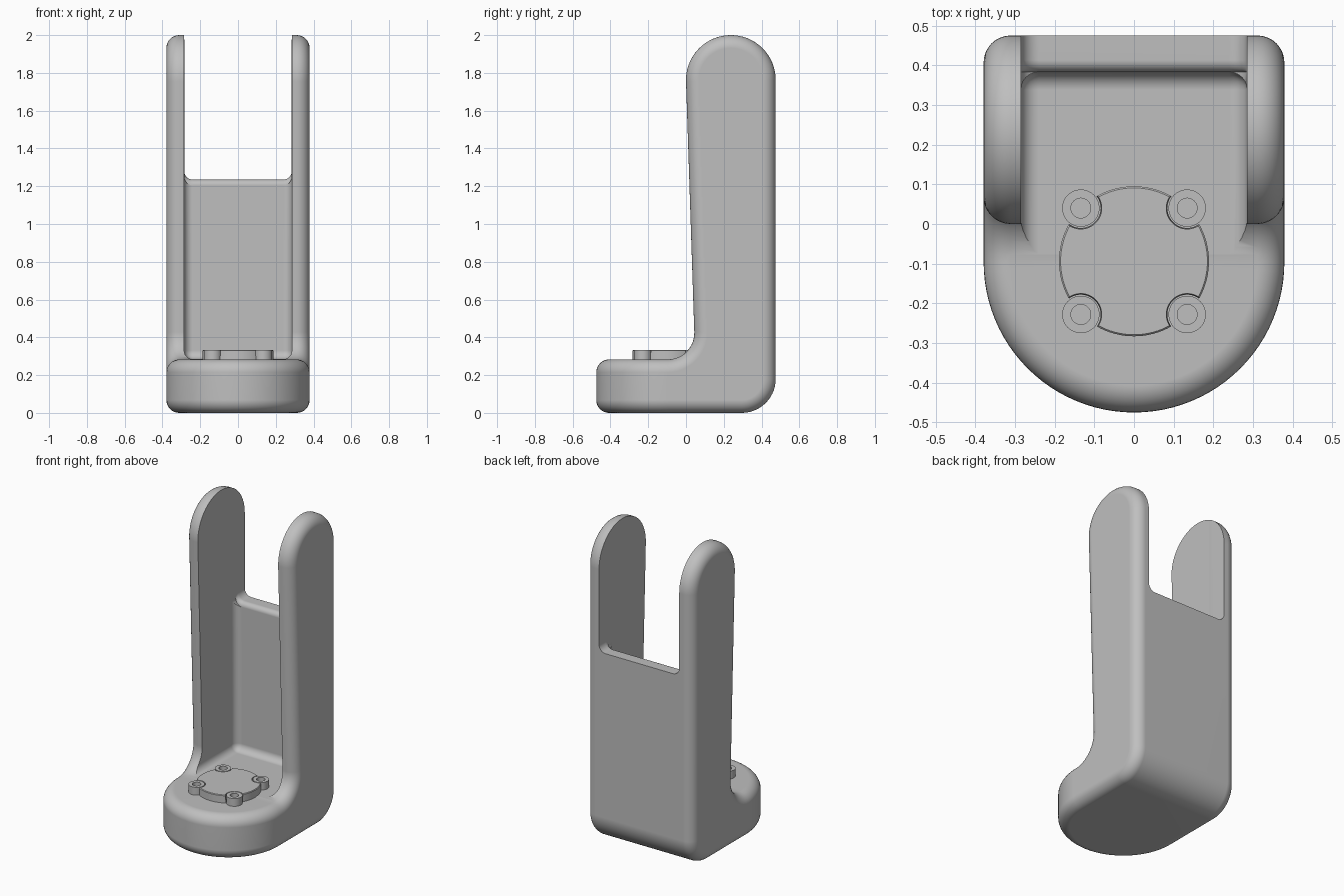
import bpy, bmesh, math
from math import sin, cos, pi

if "Cube" in bpy.data.objects:
    bpy.data.objects.remove(bpy.data.objects["Cube"], do_unlink=True)

grey = bpy.data.materials.new("plain_grey")
grey.use_nodes = True
grey.diffuse_color = (0.52, 0.52, 0.52, 1)
grey.node_tree.nodes["Principled BSDF"].inputs["Base Color"].default_value = grey.diffuse_color

HALF_W, EDGE = 0.379, 0.068      # half width and outer edge rounding
NOSE_Y, DECK = -0.096, 0.283     # centre of the round foot and its top
BACK, WALL_Y, SLOT = 0.475, 0.383, 0.285
STEPS = 8


def finish(name, bm):
    bmesh.ops.remove_doubles(bm, verts=bm.verts, dist=1e-5)
    bmesh.ops.recalc_face_normals(bm, faces=bm.faces)
    mesh = bpy.data.meshes.new(name)
    bm.to_mesh(mesh)
    bm.free()
    mesh.materials.append(grey)
    ob = bpy.data.objects.new(name, mesh)
    bpy.context.scene.collection.objects.link(ob)
    return ob


def skin(bm, columns):
    rows = [[bm.verts.new(p) for p in col] for col in columns]
    for a, b in zip(rows, rows[1:]):
        for i in range(len(a) - 1):
            bm.faces.new((a[i], a[i + 1], b[i + 1], b[i]))
    return rows


def activate(ob):
    bpy.ops.object.select_all(action='DESELECT')
    ob.select_set(True)
    bpy.context.view_layer.objects.active = ob


def cut(ob, cutter):
    activate(ob)
    mod = ob.modifiers.new("cut", 'BOOLEAN')
    mod.operation, mod.solver, mod.object = 'DIFFERENCE', 'EXACT', cutter
    bpy.ops.object.modifier_apply(modifier=mod.name)
    bpy.data.objects.remove(cutter, do_unlink=True)


def smooth(ob):
    activate(ob)
    bpy.ops.object.shade_smooth_by_angle(angle=math.radians(30))
    mod = ob.modifiers.new("even_shading", 'WEIGHTED_NORMAL')
    mod.keep_sharp = True


def lathe(name, profile, x, y, sides=48):
    bm = bmesh.new()
    skin(bm, [[(x + r * cos(2 * pi * i / sides), y + r * sin(2 * pi * i / sides), z)
               for r, z in profile] for i in range(sides + 1)])
    return finish(name, bm)


def arc(cy, cz, r, a0, a1, n, inward):
    # points (y, z) with the direction pointing into the material
    out = []
    for i in range(n + 1):
        a = a0 + (a1 - a0) * i / n
        out.append((cy + r * cos(a), cz + r * sin(a), inward * cos(a), inward * sin(a)))
    return out


# Side outline: foot fillet, leaning front edge, round top, rounded heel
lean, top_r, fillet, heel = 0.033, BACK / 2, 0.14, 0.18
outline = arc(NOSE_Y, DECK + fillet, fillet, -pi / 2, lean, 12, 1)
outline += arc(BACK - top_r, 2 - top_r, top_r, pi + lean, 0, 32, -1)
outline += arc(BACK - heel, heel, heel, 0, -pi / 2, 14, -1)
outline.append((NOSE_Y, 0, 0, 1))

# Body: outline swept across the width, with a half-turned round foot
half = [(0, 0)]
for i in range(STEPS + 1):
    t = pi / 2 * i / STEPS
    half.append((HALF_W - EDGE + EDGE * sin(t), EDGE * (1 - cos(t))))
stations = [(-x, d) for x, d in reversed(half[1:])] + half
bm = bmesh.new()
rows = skin(bm, [[(x, y + ny * d, z + nz * d) for y, z, ny, nz in outline]
                 for x, d in stations])
bm.faces.new(rows[0])
bm.faces.new(rows[-1])
section = [(x, DECK - d) for x, d in half] + [(x, d) for x, d in reversed(half)]
skin(bm, [[(r * cos(pi * i / 48), NOSE_Y - r * sin(pi * i / 48), z) for r, z in section]
          for i in range(49)])
body = finish("bracket_body", bm)

# Cavity between the arms, with rounded inner corners
floor = DECK + 0.0015
bm = bmesh.new()
bmesh.ops.create_cube(bm, size=1)
for v in bm.verts:
    v.co = (SLOT if v.co.x > 0 else -SLOT,
            WALL_Y if v.co.y > 0 else -1,
            2.5 if v.co.z > 0 else floor)
edges = []
for e in bm.edges:
    m = (e.verts[0].co + e.verts[1].co) / 2
    if (abs(m.x) > 0.2) + (m.y > 0.3) + (m.z < 0.3) == 2 and m.y > -0.9 and m.z < 2.4:
        edges.append(e)
bmesh.ops.bevel(bm, geom=edges, offset=0.045, segments=6, profile=0.5, affect='EDGES')
cut(body, finish("cavity_cutter", bm))

# Opening above the back wall, rounding the wall's inner top edge
corner, w, low, lip = 0.045, SLOT - 0.0005, 1.235, 0.03
shape = [(-w, 2.5)]
for side in (-1, 1):
    for i in range(7):
        a = pi / 2 * (i / 6 if side < 0 else 1 - i / 6)
        shape.append((side * (w - corner + corner * cos(a)), low + corner - corner * sin(a)))
shape.append((w, 2.5))
slices = [(1, 0)]
for i in range(7):
    a = pi / 2 * i / 6
    slices.append((WALL_Y + lip * (1 - sin(a)), lip * (1 - cos(a))))
slices.append((0.3, lip))
bm = bmesh.new()
rows = skin(bm, [[(x, y, z - drop if z < 2 else z) for x, z in shape] for y, drop in slices])
bm.faces.new(rows[0])
bm.faces.new(rows[-1])
bm.faces.new([r[0] for r in rows] + [r[-1] for r in reversed(rows)])
cut(body, finish("opening_cutter", bm))
smooth(body)

# Round plate on the foot, notched around four ring bosses
mid, top, spread = -0.094, 0.333, 0.134
plate = lathe("round_plate", [(0, 0.27), (0.189, 0.27), (0.189, top - 0.004),
                              (0.185, top), (0, top)], 0, mid, 96)
for sx in (-1, 1):
    for sy in (-1, 1):
        x, y = sx * spread, mid + sy * spread
        cut(plate, lathe("notch_cutter", [(0, 0.2), (0.05, 0.2), (0.05, 0.3),
                                          (0.058, 0.4), (0, 0.4)], x, y))
        boss = lathe("screw_boss", [(0, 0.27), (0.047, 0.27), (0.047, top), (0.025, top),
                                    (0.025, 0.3), (0, 0.3)], x, y)
        smooth(boss)
smooth(plate)
